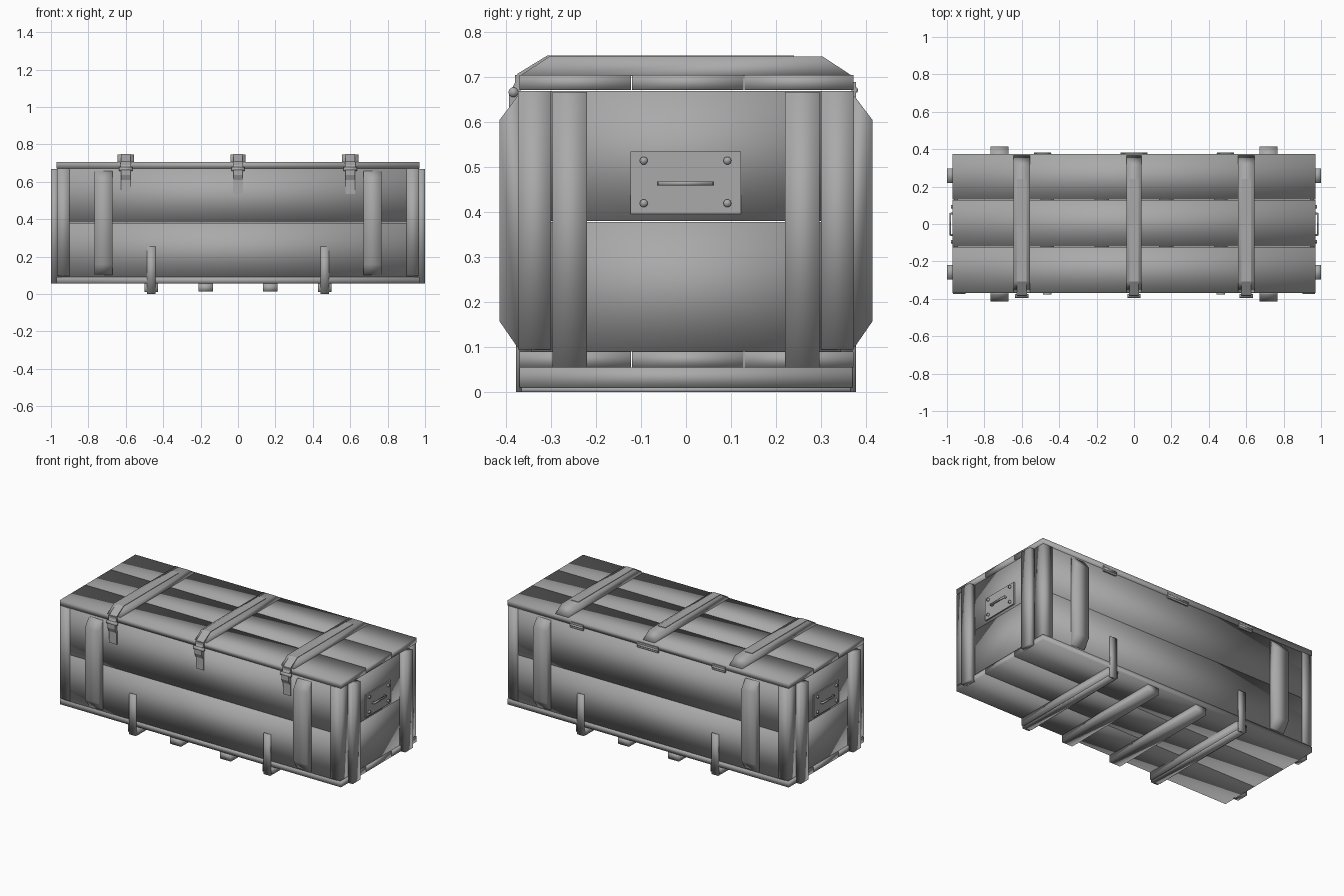
import bpy, bmesh, math
from mathutils import Matrix, Vector

if "Cube" in bpy.data.objects:
    bpy.data.objects.remove(bpy.data.objects["Cube"])

grey = bpy.data.materials.new("plain grey")
grey.diffuse_color = (0.4, 0.4, 0.4, 1)
grey.use_nodes = True
grey.node_tree.nodes["Principled BSDF"].inputs["Base Color"].default_value = grey.diffuse_color


def finish(name, bm, soft=True):
    """Turn a bmesh into an object; soft parts keep wrapped normals."""
    bmesh.ops.recalc_face_normals(bm, faces=bm.faces)
    me = bpy.data.meshes.new(name)
    bm.to_mesh(me)
    bm.free()
    me.materials.append(grey)
    for p in me.polygons:
        p.use_smooth = soft
    ob = bpy.data.objects.new(name, me)
    bpy.context.collection.objects.link(ob)
    return ob


def box(name, x, y, z, soft=True):
    """Box from (min, max) pairs."""
    bm = bmesh.new()
    size = Vector((x[1] - x[0], y[1] - y[0], z[1] - z[0]))
    mid = Vector((x[0] + x[1], y[0] + y[1], z[0] + z[1])) / 2
    bmesh.ops.create_cube(bm, size=1, matrix=Matrix.Translation(mid) @ Matrix.Diagonal(size.to_4d()))
    return finish(name, bm, soft)


def extrude_x(name, pts, x0, x1, soft=True):
    """Closed y-z profile pulled along x."""
    bm = bmesh.new()
    face = bm.faces.new([bm.verts.new((x0, y, z)) for y, z in pts])
    out = bmesh.ops.extrude_face_region(bm, geom=[face])
    for v in out["geom"]:
        if isinstance(v, bmesh.types.BMVert):
            v.co.x = x1
    return finish(name, bm, soft)


def cylinder_x(name, centre, r, depth, seg=10, soft=True):
    bm = bmesh.new()
    m = Matrix.Translation(centre) @ Matrix.Rotation(math.pi / 2, 4, 'Y')
    bmesh.ops.create_cone(bm, cap_ends=True, segments=seg, radius1=r, radius2=r, depth=depth, matrix=m)
    return finish(name, bm, soft)


def span(s, a, b):
    """Mirror an interval by sign s."""
    return (a, b) if s > 0 else (-b, -a)


# Lid and floor: three long planks each
for i, y in enumerate([(-0.37, -0.122), (-0.12, 0.128), (0.13, 0.373)]):
    box(f"lid_plank_{i}", (-0.97, 0.97), y, (0.672, 0.705))
    box(f"floor_plank_{i}", (-0.97, 0.97), y, (0.055, 0.09))

# Walls: two stacked planks on every side
for i, z in enumerate([(0.09, 0.379), (0.381, 0.67)]):
    for s in (-1, 1):
        box(f"long_wall_plank_{i}", (-0.94, 0.94), span(s, 0.345, 0.37), z)
        box(f"end_wall_plank_{i}", span(s, 0.94, 0.962), (-0.345, 0.345), z)

for sx in (-1, 1):
    for sy in (-1, 1):
        # Corner posts and end battens
        box("corner_post", span(sx, 0.9, 0.968), span(sy, 0.3, 0.374), (0.095, 0.67))
        box("end_batten", span(sx, 0.962, 1.0), span(sy, 0.22, 0.297), (0.055, 0.668))
        # Chamfered battens on the long walls
        pts = [(0.365, 0.1), (0.375, 0.1), (0.415, 0.158), (0.415, 0.605), (0.375, 0.658), (0.365, 0.658)]
        extrude_x("side_batten", [(sy * y, z) for y, z in pts], *span(sx, 0.672, 0.766))
        # Upright ends of the metal floor straps
        box("strap_upright", span(sx, 0.44, 0.487), span(sy, 0.366, 0.378), (0.0, 0.255))

    # Skids under the floor
    box("outer_skid", span(sx, 0.427, 0.5), (-0.37, 0.37), (0.01, 0.055))
    box("inner_skid", span(sx, 0.135, 0.21), (-0.37, 0.37), (0.012, 0.055))
    box("strap_under_skid", span(sx, 0.44, 0.487), (-0.377, 0.377), (0.0, 0.01))

    # Carrying handle: plate, rivets and grip
    box("handle_plate", span(sx, 0.96, 0.97), (-0.123, 0.122), (0.396, 0.535), False)
    for y in (-0.094, 0.092):
        for z in (0.42, 0.515):
            cylinder_x("handle_rivet", (sx * 0.973, y, z), 0.009, 0.01)
    box("handle_grip", span(sx, 0.978, 0.986), (-0.062, 0.06), (0.46, 0.469))
    for y in (-0.058, 0.056):
        box("handle_stem", span(sx, 0.966, 0.982), (y - 0.005, y + 0.005), (0.46, 0.469))

for x in (-0.6, 0, 0.6):
    w = 0.045 if x else 0.04
    # Bevelled batten across the lid with a thin metal strip on it
    extrude_x("lid_batten", [(-0.37, 0.703), (-0.305, 0.746), (0.305, 0.746), (0.37, 0.703)], x - w, x + w)
    extrude_x("lid_strip", [(-0.378, 0.69), (-0.375, 0.708), (-0.308, 0.749), (0.24, 0.749),
                            (0.24, 0.744), (-0.305, 0.744), (-0.365, 0.705), (-0.368, 0.69)],
              x - 0.025, x + 0.025, False)
    # Toggle latch: hasp, body, roller and hanging tongue
    box("latch_hasp", (x - 0.028, x + 0.028), (-0.38, -0.368), (0.672, 0.705), False)
    extrude_x("latch_body", [(-0.368, 0.61), (-0.383, 0.61), (-0.394, 0.635), (-0.394, 0.66),
                             (-0.38, 0.69), (-0.368, 0.69)], x - 0.025, x + 0.025, False)
    cylinder_x("latch_roller", (x, -0.384, 0.667), 0.011, 0.07)
    box("latch_tongue", (x - 0.026, x + 0.026), (-0.377, -0.366), (0.535, 0.62), False)

# Hinges along the back edge
for x, w in ((-0.49, 0.045), (0, 0.072), (0.49, 0.045)):
    box("hinge_leaf", (x - w, x + w), (0.368, 0.378), (0.655, 0.69), False)
    cylinder_x("hinge_pin", (x, 0.376, 0.672), 0.007, 2 * w, 8)
